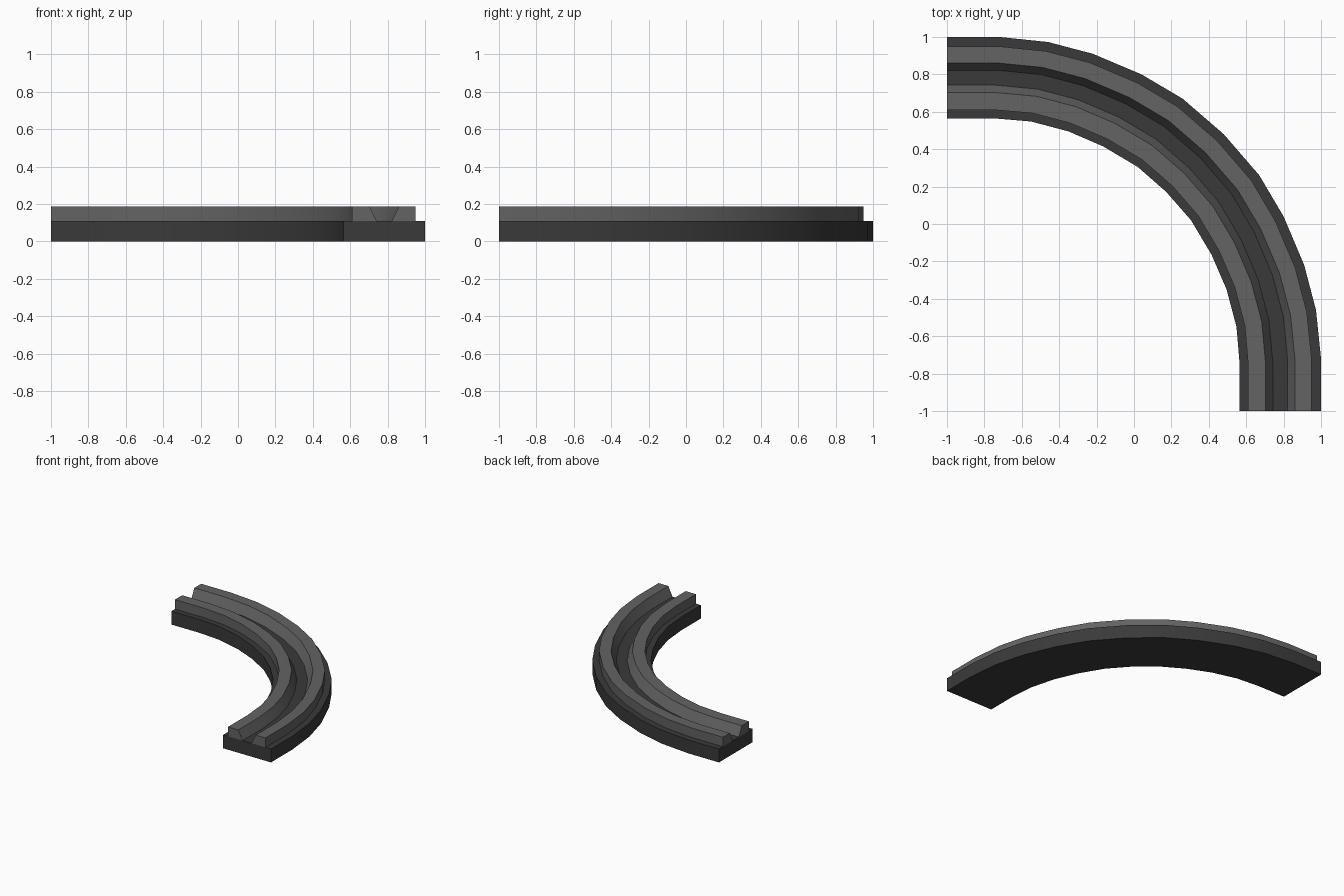
import bpy
import bmesh
from mathutils import Vector

cube = bpy.data.objects.get("Cube")
if cube:
    bpy.data.objects.remove(cube, do_unlink=True)


def make_material(name, grey):
    mat = bpy.data.materials.new(name)
    mat.use_nodes = True
    colour = (grey, grey, grey, 1)
    mat.diffuse_color = colour
    mat.node_tree.nodes["Principled BSDF"].inputs["Base Color"].default_value = colour
    return mat


base_grey = make_material("dark grey", 0.042)
rail_grey = make_material("mid grey", 0.125)

# Inner and outer edge of the bend, from one end to the diagonal
half = [
    ((-1, 0.565), (-1, 1)),
    ((-0.75, 0.565), (-0.72, 1)),
    ((-0.55, 0.548), (-0.46, 0.973)),
    ((-0.35, 0.495), (-0.22, 0.91)),
    ((-0.165, 0.415), (0.04, 0.80)),
    ((0.02, 0.305), (0.26, 0.67)),
    ((0.172, 0.172), (0.48, 0.48)),
]
# The second half is the first one reflected across the diagonal
stations = [(Vector(a), Vector(b)) for a, b in half]
stations += [(a.yx, b.yx) for a, b in reversed(stations[:-1])]


def sweep(name, profile, mat):
    """Carry a closed (distance across, height) profile round the bend."""
    bm = bmesh.new()
    rings = []
    for inner, outer in stations:
        ring = []
        for across, z in profile:
            p = inner.lerp(outer, (across - 0.565) / 0.435)
            ring.append(bm.verts.new((p.x, p.y, z)))
        rings.append(ring)
    n = len(profile)
    for r, s in zip(rings, rings[1:]):
        for i in range(n):
            j = (i + 1) % n
            bm.faces.new((r[i], r[j], s[j], s[i]))
    bm.faces.new(rings[0])
    bm.faces.new(rings[-1])
    bmesh.ops.recalc_face_normals(bm, faces=bm.faces)
    mesh = bpy.data.meshes.new(name)
    bm.to_mesh(mesh)
    bm.free()
    mesh.materials.append(mat)
    obj = bpy.data.objects.new(name, mesh)
    bpy.context.collection.objects.link(obj)
    bpy.ops.object.select_all(action="DESELECT")
    obj.select_set(True)
    bpy.context.view_layer.objects.active = obj
    bpy.ops.object.shade_smooth_by_angle(angle=0.52)


deck, top = 0.11, 0.188

# Flat curved base slab
sweep("curved_base", [(0.565, 0), (1, 0), (1, deck), (0.565, deck)], base_grey)

# Two rails with sloped walls facing the central groove
sweep("inner_rail", [(0.61, deck), (0.742, deck), (0.703, top), (0.61, top)], rail_grey)
sweep("outer_rail", [(0.822, deck), (0.95, deck), (0.95, top), (0.861, top)], rail_grey)
